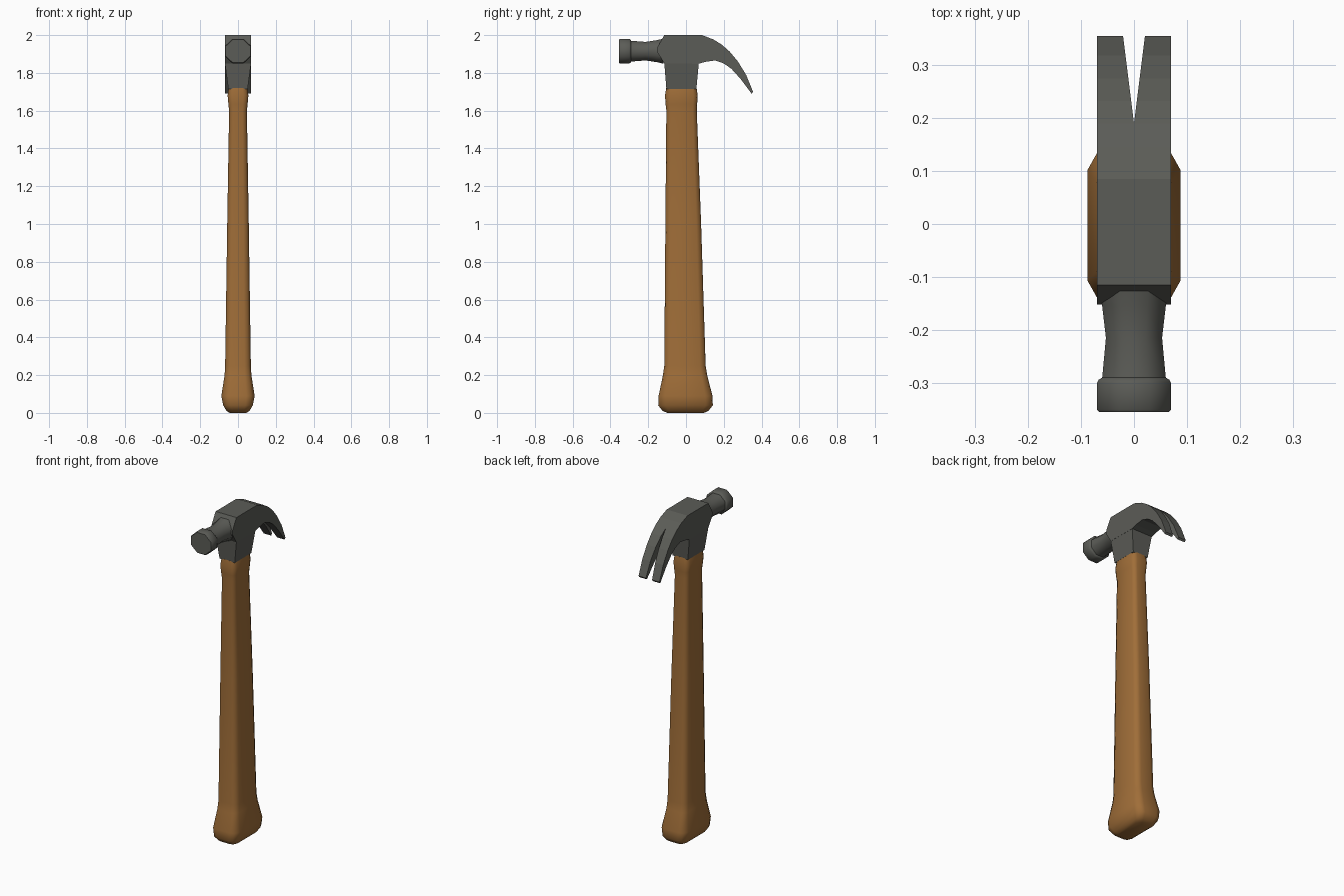
import bpy, bmesh, math

cube = bpy.data.objects.get("Cube")
if cube:
    bpy.data.objects.remove(cube)


def material(name, rgb):
    m = bpy.data.materials.new(name)
    m.use_nodes = True
    m.diffuse_color = (*rgb, 1)
    m.node_tree.nodes["Principled BSDF"].inputs["Base Color"].default_value = (*rgb, 1)
    return m


wood = material("warm wood", (0.35, 0.155, 0.04))
steel = material("dark steel", (0.105, 0.107, 0.095))


def loft(name, rings, mat, angle=None, half=False):
    """Skin a list of equal closed rings and cap both ends."""
    bm = bmesh.new()
    rows = [[bm.verts.new(p) for p in ring] for ring in rings]
    n = len(rows[0])
    for a, b in zip(rows, rows[1:]):
        for i in range(n):
            j = (i + 1) % n
            quad = (a[i], a[j], b[j], b[i])
            # leave the centre plane open so the mirrored halves join
            if not (half and all(abs(v.co.x) < 1e-6 for v in quad)):
                bm.faces.new(quad)
    bm.faces.new(rows[0][::-1])
    bm.faces.new(rows[-1])
    bmesh.ops.recalc_face_normals(bm, faces=bm.faces)
    # open halves need an explicit outward check
    side = max(bm.faces, key=lambda f: f.calc_center_median().x)
    if side.normal.x < 0:
        bmesh.ops.reverse_faces(bm, faces=bm.faces)
    me = bpy.data.meshes.new(name)
    bm.to_mesh(me)
    bm.free()
    me.materials.append(mat)
    ob = bpy.data.objects.new(name, me)
    bpy.context.collection.objects.link(ob)
    if half:
        ob.modifiers.new("Mirror", "MIRROR").use_axis[0] = True
    if angle:
        bpy.ops.object.select_all(action="DESELECT")
        bpy.context.view_layer.objects.active = ob
        ob.select_set(True)
        bpy.ops.object.shade_smooth_by_angle(angle=math.radians(angle))
    return ob


# Handle: rounded rectangular sections as (z, half width, y front, y back)
corner = [(1, 0.73), (0.8, 0.95), (0.5, 1)]
outline = (corner + [(-x, y) for x, y in corner[::-1]]
           + [(-x, -y) for x, y in corner] + [(x, -y) for x, y in corner[::-1]])
sections = [(0, 0.045, -0.1, 0.095), (0.012, 0.062, -0.125, 0.12),
            (0.04, 0.078, -0.147, 0.142), (0.09, 0.088, -0.145, 0.14),
            (0.2, 0.071, -0.122, 0.112), (0.25, 0.068, -0.115, 0.104),
            (1.0, 0.057, -0.109, 0.08), (1.6, 0.047, -0.104, 0.057),
            (1.635, 0.051, -0.108, 0.059), (1.68, 0.055, -0.111, 0.062),
            (1.72, 0.05, -0.105, 0.056)]
loft("handle", [[(x * w, (f + b) / 2 + y * (b - f) / 2, z) for x, y in outline]
                for z, w, f, b in sections], wood, 60)

# Head socket: tapered block over the handle top
loft("head_socket", [[(w, f, z), (w, b, z), (-w, b, z), (-w, f, z)]
                     for z, w, f, b in [(1.715, 0.051, -0.104, 0.055),
                                        (1.855, 0.07, -0.115, 0.068)]], steel)

# Head body and claw: pairs of (upper y, z) and (lower y, z), split by a V notch
stations = [((-0.152, 1.935), (-0.152, 1.91)), ((-0.115, 2.0), (-0.115, 1.85)),
            ((0.085, 2.0), (0.065, 1.848)), ((0.145, 1.977), (0.1, 1.858)),
            ((0.19, 1.949), (0.155, 1.866)), ((0.232, 1.912), (0.2, 1.85)),
            ((0.275, 1.86), (0.24, 1.822)), ((0.318, 1.79), (0.29, 1.767)),
            ((0.355, 1.7), (0.347, 1.69))]


def notch(y):
    return max(0, (y - 0.19) * 0.125)


loft("head_and_claw", [[(0.07, *u), (0.07, *l), (notch(l[0]), *l), (notch(u[0]), *u)]
                       for u, l in stations], steel, half=True)

# Striking end: eight-sided neck and face as (y, x radius, z radius)
turned = [(-0.355, 0.066, 0.061), (-0.35, 0.07, 0.065), (-0.3, 0.07, 0.065),
          (-0.294, 0.067, 0.062), (-0.29, 0.06, 0.055), (-0.215, 0.053, 0.049),
          (-0.155, 0.06, 0.058), (-0.12, 0.066, 0.066)]
ring = [math.pi / 8 + i * math.pi / 4 for i in range(8)]
k = 1 / math.cos(math.pi / 8)
loft("striking_end", [[(k * rx * math.cos(a), y, 1.915 + k * rz * math.sin(a)) for a in ring]
                      for y, rx, rz in turned], steel, 50)
